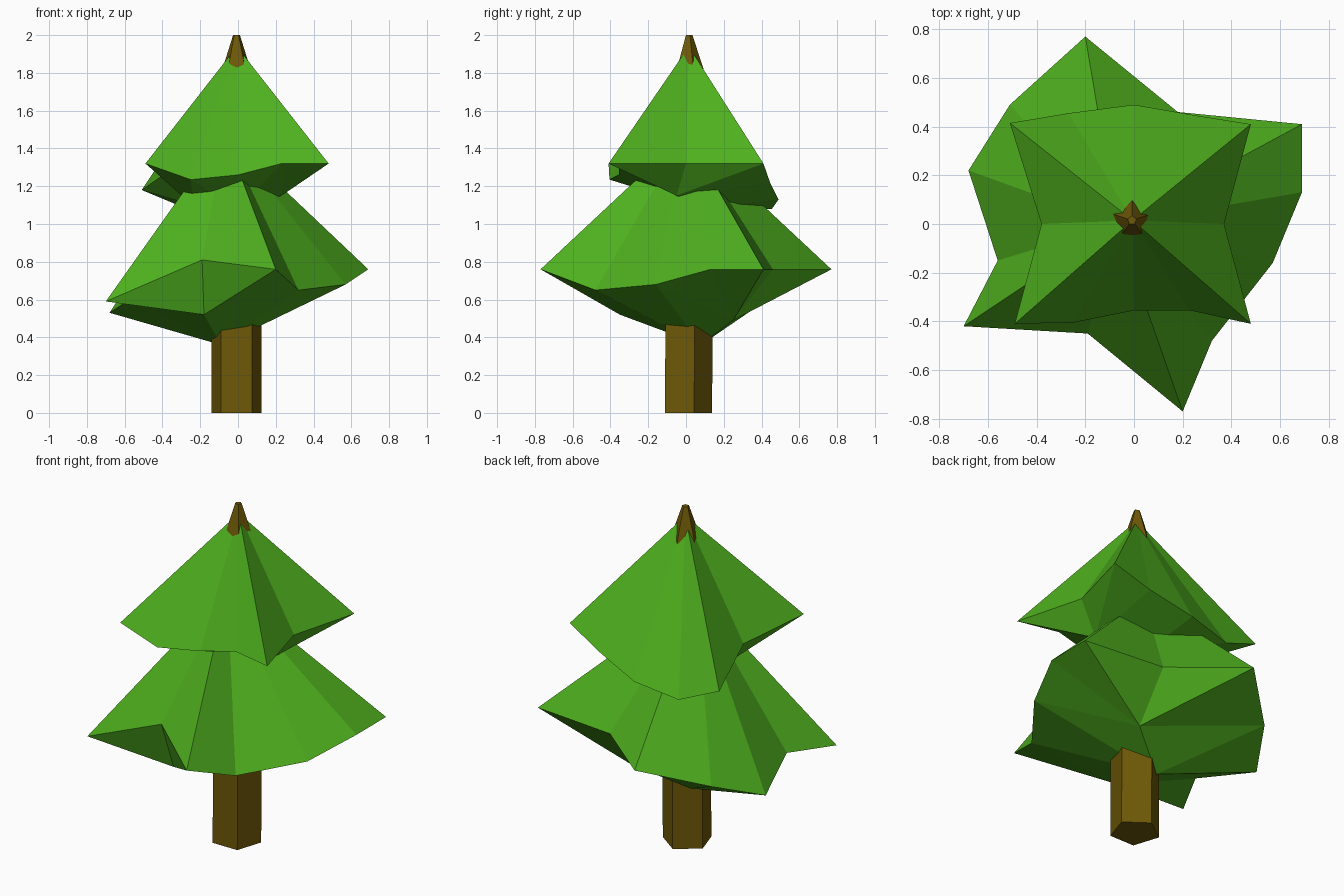
import bpy, math

if "Cube" in bpy.data.objects:
    bpy.data.objects.remove(bpy.data.objects["Cube"])


def material(name, rgb):
    m = bpy.data.materials.new(name)
    m.diffuse_color = (*rgb, 1)
    m.use_nodes = True
    m.node_tree.nodes["Principled BSDF"].inputs["Base Color"].default_value = m.diffuse_color
    return m


GREEN = material("leaf green", (0.077, 0.43, 0.013))
BROWN = material("bark brown", (0.155, 0.098, 0.002))


def add_mesh(name, verts, faces, mat):
    mesh = bpy.data.meshes.new(name)
    mesh.from_pydata(verts, [], faces)
    mesh.materials.append(mat)
    ob = bpy.data.objects.new(name, mesh)
    bpy.context.collection.objects.link(ob)
    return ob


def foliage(name, apex, rim, under, bottom, tips):
    """Jagged cone. `under` maps a rim index to the point folded in below it.
    Rim points in `tips` only join the folded skirt, all others fan to `bottom`."""
    n = len(rim)
    verts = rim + [apex, bottom] + list(under.values())
    fold = {k: n + 2 + i for i, k in enumerate(under)}
    faces = [(i, (i + 1) % n, n) for i in range(n)]          # top cone
    core = [fold.get(i, i) for i in range(n) if i not in tips]
    faces += [(b, a, n + 1) for a, b in zip(core, core[1:] + core[:1])]
    for k, p in fold.items():                                # folded skirt both ways
        for step in (1, -1):
            i = k
            while True:
                j = (i + step) % n
                faces.append((p, j, i) if step == 1 else (p, i, j))
                if j not in tips:
                    break
                i = j
    # tips not next to a fold are closed with a small triangle
    done = {v for f in faces[n:] for v in f}
    for t in tips:
        if t not in done:
            faces.append(((t + 1) % n, t, t - 1))
    return add_mesh(name, verts, faces, GREEN)


# Five-sided trunk, tapering to the bare tip
sections = [(0.138, 0, 0), (0.138, 1.6, 0.01), (0.075, 1.83, 0.015), (0.019, 2.0, 0.015)]
tv = [(-0.008 + r * math.cos(math.radians(90 + 72 * k)),
       cy + r * math.sin(math.radians(90 + 72 * k)), z)
      for r, z, cy in sections for k in range(5)]
tf = [(5 * s + k, 5 * s + (k + 1) % 5, 5 * s + 5 + (k + 1) % 5, 5 * s + 5 + k)
      for s in range(3) for k in range(5)]
add_mesh("trunk", tv, tf + [(4, 3, 2, 1, 0), (15, 16, 17, 18, 19)], BROWN)

# Lower branches, rim counter-clockwise from the right
lower_rim = [(0.69, 0.13, 0.76), (0.69, 0.41, 0.76), (0.18, 0.46, 0.76), (-0.20, 0.77, 0.76),
             (-0.51, 0.49, 0.64), (-0.68, 0.22, 0.53), (-0.56, -0.15, 0.61), (-0.70, -0.42, 0.59),
             (-0.19, -0.45, 0.81), (0.20, -0.77, 0.76), (0.32, -0.48, 0.65), (0.57, -0.16, 0.68)]
foliage("lower_branches", (-0.07, 0, 1.48), lower_rim,
        {2: (0.17, 0.25, 0.49), 8: (-0.18, -0.35, 0.52)}, (-0.09, 0.08, 0.36), {0, 1, 3, 7, 9})

# Upper branches
upper_rim = [(0.37, 0, 1.32), (0.48, 0.41, 1.32), (0.26, 0.445, 1.22), (0, 0.49, 1.13),
             (-0.27, 0.455, 1.08), (-0.51, 0.415, 1.18), (-0.38, 0, 1.27), (-0.49, -0.41, 1.32),
             (-0.25, -0.405, 1.235), (0, -0.355, 1.26), (0.23, -0.355, 1.32), (0.48, -0.41, 1.32)]
foliage("upper_branches", (-0.006, 0.015, 1.94), upper_rim,
        {0: (0.23, -0.05, 1.15), 6: (-0.24, 0.03, 1.10)}, (0, 0.1, 1.08), {1, 5, 7, 11})
